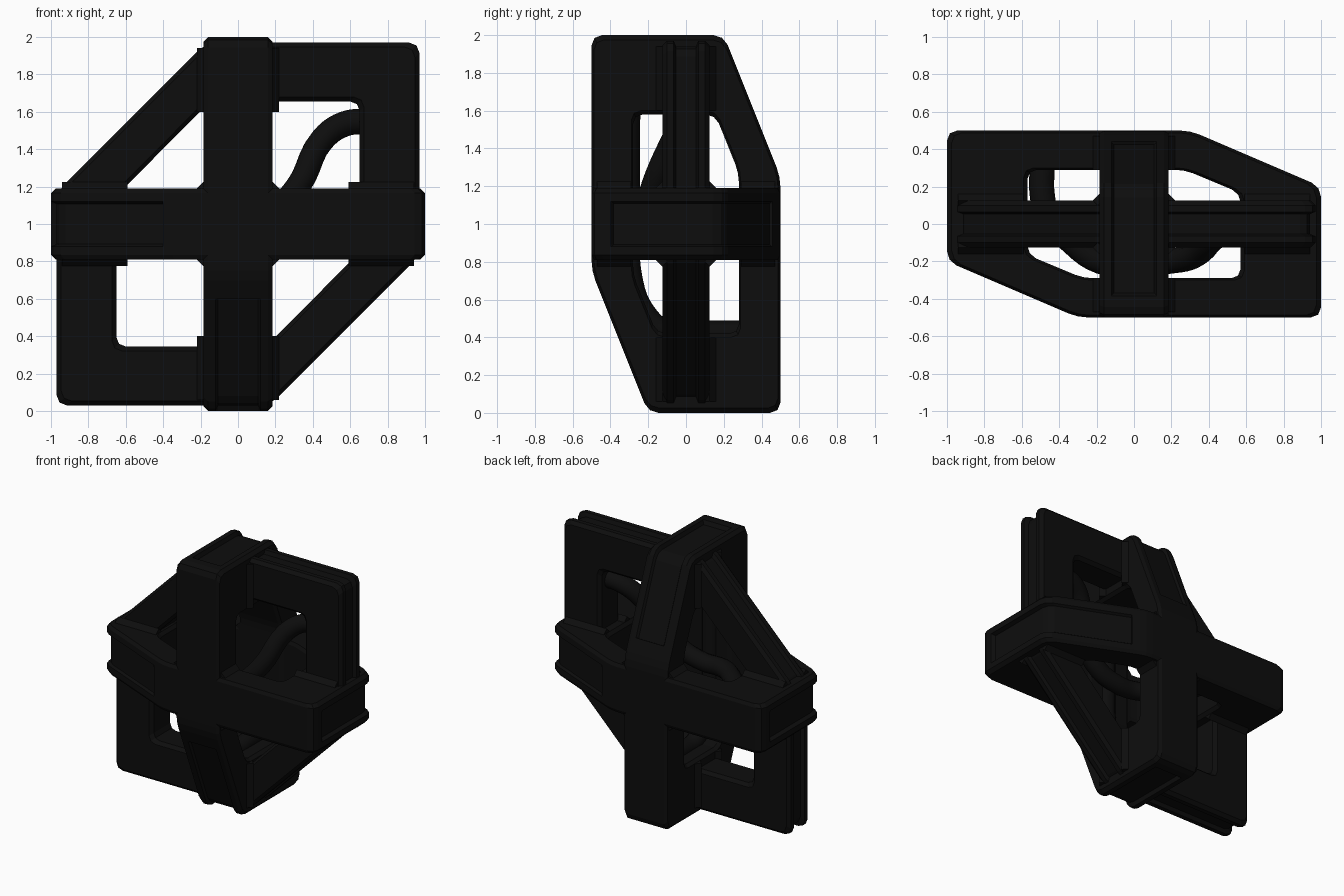
import bpy, bmesh, math
from mathutils import Vector

if "Cube" in bpy.data.objects:
    bpy.data.objects.remove(bpy.data.objects["Cube"])

black = bpy.data.materials.new("matte_black")
black.diffuse_color = (0.004, 0.004, 0.004, 1)
black.use_nodes = True
black.node_tree.nodes["Principled BSDF"].inputs["Base Color"].default_value = black.diffuse_color

AXES = {  # maps outline (u, v) and depth d into space
    "yz": lambda u, v, d: (d, u, v + 1),
    "xy": lambda u, v, d: (u, v, d + 1),
    "xz": lambda u, v, d: (u, d, v + 1),
}


def full_loop(half, cut):
    """Complete a half outline by point symmetry and chamfer marked corners."""
    pts = half + [(-u, -v, g, c) for u, v, g, c in half]
    out = []
    for i, (u, v, g, c) in enumerate(pts):
        p = Vector((u, v))
        if not c:
            out.append((p, g))
            continue
        a = Vector(pts[i - 1][:2]) - p
        b = Vector(pts[(i + 1) % len(pts)][:2]) - p
        mid = p + (a.normalized() + b.normalized()) * cut * 0.28
        out += [(p + a.normalized() * cut, g), (mid, g), (p + b.normalized() * cut, g)]
    return out


def add_object(name, bm):
    bmesh.ops.recalc_face_normals(bm, faces=bm.faces)
    mesh = bpy.data.meshes.new(name)
    bm.to_mesh(mesh)
    bm.free()
    mesh.materials.append(black)
    ob = bpy.data.objects.new(name, mesh)
    bpy.context.collection.objects.link(ob)
    return ob


def ring(name, plane, outer, inner, t, groove):
    """Flat frame with softened rims and a recess in its outer edge."""
    bm = bmesh.new()
    to3d = AXES[plane]

    def loop(pts, d, scale, only_groove=False):
        return [bm.verts.new(to3d(*(p * (scale if g or not only_groove else 1)), d))
                for p, g in pts]

    def bridge(loops):
        for a, b in zip(loops, loops[1:]):
            for i in range(len(a)):
                j = (i + 1) % len(a)
                bm.faces.new((a[i], a[j], b[j], b[i]))

    o, n = full_loop(outer, 0.055), full_loop(inner, 0.05)
    e = 0.025
    outs = [loop(o, -t, 0.975), loop(o, -t + e, 1), loop(o, -groove, 1),
            loop(o, -groove + 0.012, 0.97, True), loop(o, groove - 0.012, 0.97, True),
            loop(o, groove, 1), loop(o, t - e, 1), loop(o, t, 0.975)]
    ins = [loop(n, -t, 1.035), loop(n, -t + e, 1), loop(n, t - e, 1), loop(n, t, 1.035)]
    bridge(outs)
    bridge(ins)
    # side faces with the window left open
    for k in (0, -1):
        edges = []
        for lp in (outs[k], ins[k]):
            edges += [bm.edges.get((lp[i - 1], lp[i])) for i in range(len(lp))]
        bmesh.ops.triangle_fill(bm, edges=edges, use_beauty=True)
    return add_object(name, bm)


# Half outlines: u, v, recessed, chamfered
ring("upright_side_ring", "yz",
     [(.5, .25, 0, 1), (.44, .40, 0, 0), (.438, .405, 1, 0), (.2, 1, 1, 1),
      (-.38, 1, 1, 0), (-.385, 1, 0, 0), (-.5, 1, 0, 1)],
     [(.28, .27, 0, 1), (.155, .58, 0, 1), (-.28, .58, 0, 1)], 0.185, 0.12)
ring("level_ring", "xy",
     [(1, -.5, 0, 1), (1, -.4, 0, 0), (1, -.395, 1, 0), (1, .2, 1, 1),
      (.405, .455, 1, 0), (.4, .457, 0, 0), (.3, .5, 0, 1)],
     [(.57, -.29, 0, 1), (.57, .165, 0, 1), (.27, .29, 0, 1)], 0.19, 0.12)
ring("upright_front_ring", "xz",
     [(.97, -.17, 1, 1), (.97, .97, 1, 1), (-.17, .97, 1, 1)],
     [(.65, -.15, 0, 1), (.65, .655, 0, 1), (-.15, .655, 0, 1)], 0.125, 0.065)


# Small fillet bars where the rings cross
def fillets(name, axis, a, b, lo, hi, r=0.035):
    bm = bmesh.new()
    others = [i for i in range(3) if i != axis]
    for sa in (-1, 1):
        for sb in (-1, 1):
            for s in (-1, 1):
                ends = []
                for w in (lo, hi):
                    lp = []
                    for da, db in ((r, 0), (0, r), (-r, 0), (0, -r)):
                        co = [0, 0, 0]
                        co[axis] = s * w
                        co[others[0]] = sa * a + da
                        co[others[1]] = sb * b + db
                        co[2] += 1
                        lp.append(bm.verts.new(co))
                    ends.append(lp)
                for i in range(4):
                    j = (i + 1) % 4
                    bm.faces.new((ends[0][i], ends[0][j], ends[1][j], ends[1][i]))
                bm.faces.new(ends[0])
                bm.faces.new(ends[1])
    add_object(name, bm)


fillets("depth_fillets", 1, 0.185, 0.19, 0.29, 0.47)
fillets("width_fillets", 0, 0.125, 0.19, 0.59, 0.94)
fillets("height_fillets", 2, 0.185, 0.125, 0.60, 0.94)


# Round hoses swept through the middle
def hose(name, pts, r=0.068):
    cu = bpy.data.curves.new(name, "CURVE")
    cu.dimensions = "3D"
    cu.bevel_depth = r
    cu.bevel_resolution = 4
    cu.resolution_u = 5
    cu.use_fill_caps = True
    sp = cu.splines.new("BEZIER")
    sp.bezier_points.add(len(pts) - 1)
    for bp, p in zip(sp.bezier_points, pts):
        bp.co = p
        bp.handle_left_type = bp.handle_right_type = "AUTO"
    cu.materials.append(black)
    ob = bpy.data.objects.new(name, cu)
    bpy.context.collection.objects.link(ob)


hose("long_hose", [(.7, 0, 1.55), (.57, -.01, 1.535), (.45, -.06, 1.45), (.32, -.17, 1.2),
                   (.18, -.2, 1.06), (0, -.21, 1), (-.18, -.2, 1), (-.35, -.08, 1),
                   (-.46, .04, 1), (-.49, .15, 1), (-.49, .33, 1)])
hose("short_hose", [(0, .32, .42), (0, .1, .42), (0, -.1, .42), (0, -.23, .53),
                    (0, -.3, .72), (0, -.31, 1), (0, -.31, 1.62)])
